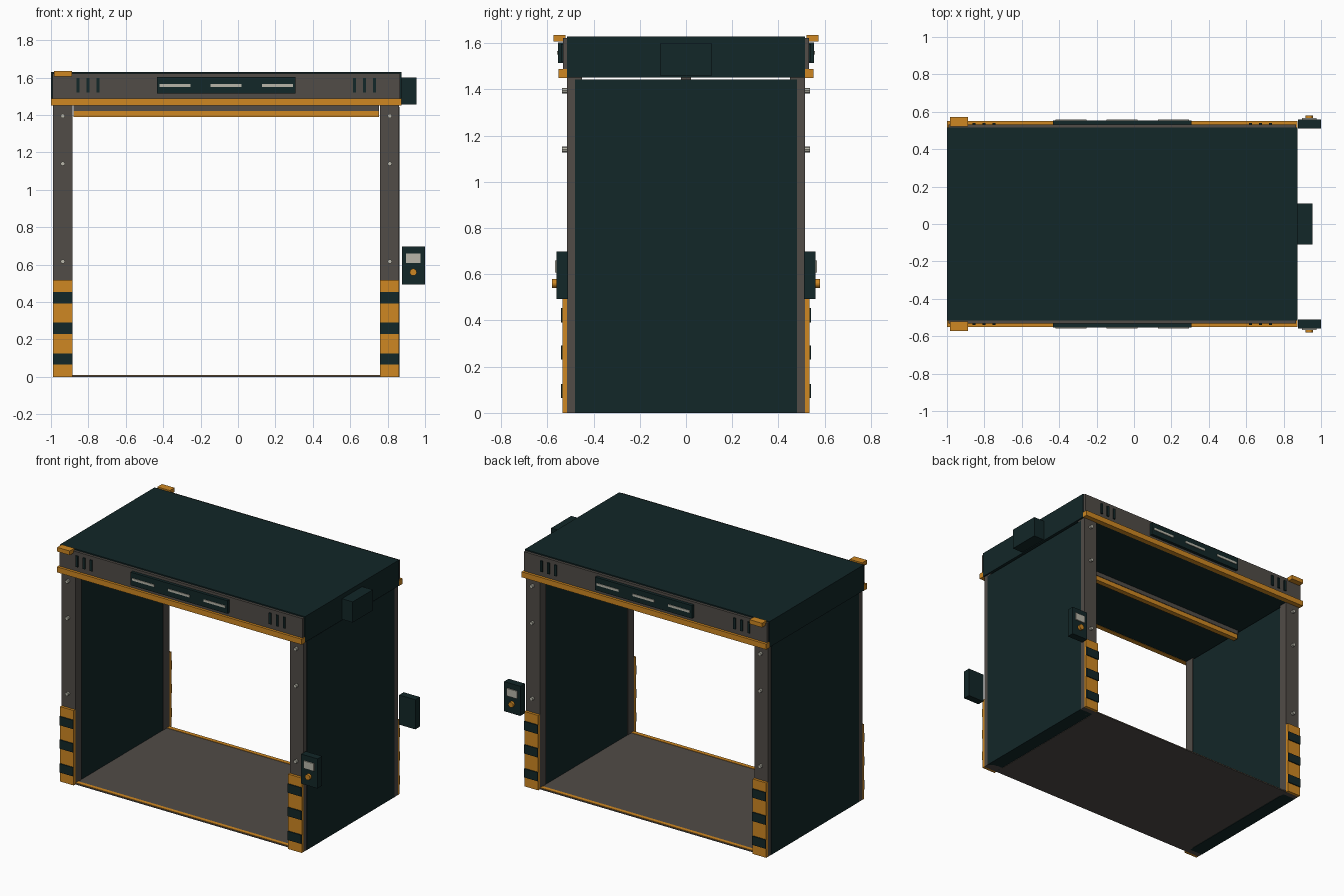
import bpy, math

if "Cube" in bpy.data.objects:
    bpy.data.objects.remove(bpy.data.objects["Cube"])

def mat(name, r, g, b):
    m = bpy.data.materials.new(name)
    m.diffuse_color = (r, g, b, 1)
    m.use_nodes = True
    m.node_tree.nodes["Principled BSDF"].inputs["Base Color"].default_value = m.diffuse_color
    return m

TEAL = mat("dark_teal", 0.006, 0.02, 0.021)
GREY = mat("warm_grey", 0.082, 0.072, 0.063)
ORANGE = mat("safety_orange", 0.62, 0.245, 0.016)
LIGHT = mat("pale_light", 0.48, 0.47, 0.40)
CX = -0.063  # centre line of the gate body

def finish(name, m):
    o = bpy.context.object
    o.name = name
    o.data.materials.append(m)
    return o

def box(name, m, x, y, z):
    """Box from (min, max) ranges."""
    bpy.ops.mesh.primitive_cube_add(size=1, location=[(a + b) / 2 for a, b in (x, y, z)])
    o = finish(name, m)
    o.scale = [abs(b - a) for a, b in (x, y, z)]
    bpy.ops.object.transform_apply(location=False, rotation=False, scale=True)
    return o

def disc(name, m, x, z, r, y0, y1, n=8):
    """Short cylinder along y."""
    bpy.ops.mesh.primitive_cylinder_add(vertices=n, radius=r, depth=abs(y1 - y0),
                                        location=(x, (y0 + y1) / 2, z),
                                        rotation=(math.pi / 2, 0, 0))
    return finish(name, m)

# Floor, roof and the control housing on the roof end
box("floor", GREY, (-0.886, 0.76), (-0.515, 0.515), (0, 0.008))
box("roof", TEAL, (-1.0, 0.873), (-0.515, 0.515), (1.452, 1.63))
box("roof_end_housing", TEAL, (0.873, 0.955), (-0.11, 0.11), (1.457, 1.6))

# Cross bar under the ceiling
box("cross_bar_mount", GREY, (-0.88, 0.754), (-0.022, 0.022), (1.422, 1.452))
box("cross_bar", ORANGE, (-0.88, 0.754), (-0.018, 0.018), (1.39, 1.422))

# Side walls
for s, side in ((-1, "left"), (1, "right")):
    box(side + "_wall", TEAL, (CX + s * 0.826, CX + s * 0.926), (-0.48, 0.48), (0, 1.443))

# Front and back faces are identical
for f, face in ((-1, "front"), (1, "back")):
    def yr(a, b):
        return tuple(sorted((f * a, f * b)))

    # Floor edge strip
    box(face + "_floor_edge", ORANGE, (-0.884, 0.758), yr(0.485, 0.512), (0.008, 0.011))

    # Header plate, trim, sign panel and light strips
    box(face + "_header_plate", GREY, (-0.993, 0.867), yr(0.515, 0.533), (1.485, 1.622))
    box(face + "_header_trim", ORANGE, (-1.0, 0.873), yr(0.515, 0.551), (1.45, 1.488))
    box(face + "_sign_panel", TEAL, (CX - 0.37, CX + 0.37), yr(0.533, 0.554), (1.514, 1.604))
    for i in (-1, 0, 1):
        c = CX + i * 0.273
        box(face + "_light_strip", LIGHT, (c - 0.083, c + 0.083), yr(0.554, 0.558), (1.551, 1.567))

    # Beacon on the header corner
    box(face + "_beacon", ORANGE, (-0.983, -0.887), yr(0.522, 0.573), (1.607, 1.636))

    for s, side in ((-1, "left"), (1, "right")):
        tag = face + "_" + side
        outer, inner = CX + s * 0.925, CX + s * 0.821
        xr = tuple(sorted((outer, inner)))
        # Post with bolts
        box(tag + "_post", GREY, xr, yr(0.45, 0.516), (0, 1.452))
        for z in (1.395, 1.14, 0.617):
            disc(tag + "_bolt", LIGHT, CX + s * 0.874, z, 0.012, f * 0.516, f * 0.536)
        # Hazard base with dark bands
        box(tag + "_hazard_base", ORANGE, xr, yr(0.516, 0.534), (0, 0.518))
        for z in (0.065, 0.23, 0.392):
            box(tag + "_hazard_band", TEAL, xr, yr(0.534, 0.541), (z, z + 0.061))
        # Header vents
        for i in (-1, 0, 1):
            c = CX + s * 0.739 + i * 0.054
            box(tag + "_vent", TEAL, (c - 0.008, c + 0.008), yr(0.533, 0.541), (1.521, 1.597))

    # Control box with screen and button
    box(face + "_control_box", TEAL, (0.876, 1.0), yr(0.51, 0.56), (0.493, 0.698))
    box(face + "_control_screen", LIGHT, (0.898, 0.976), yr(0.56, 0.567), (0.608, 0.66))
    disc(face + "_control_button", ORANGE, 0.937, 0.56, 0.019, f * 0.56, f * 0.579, 12)
